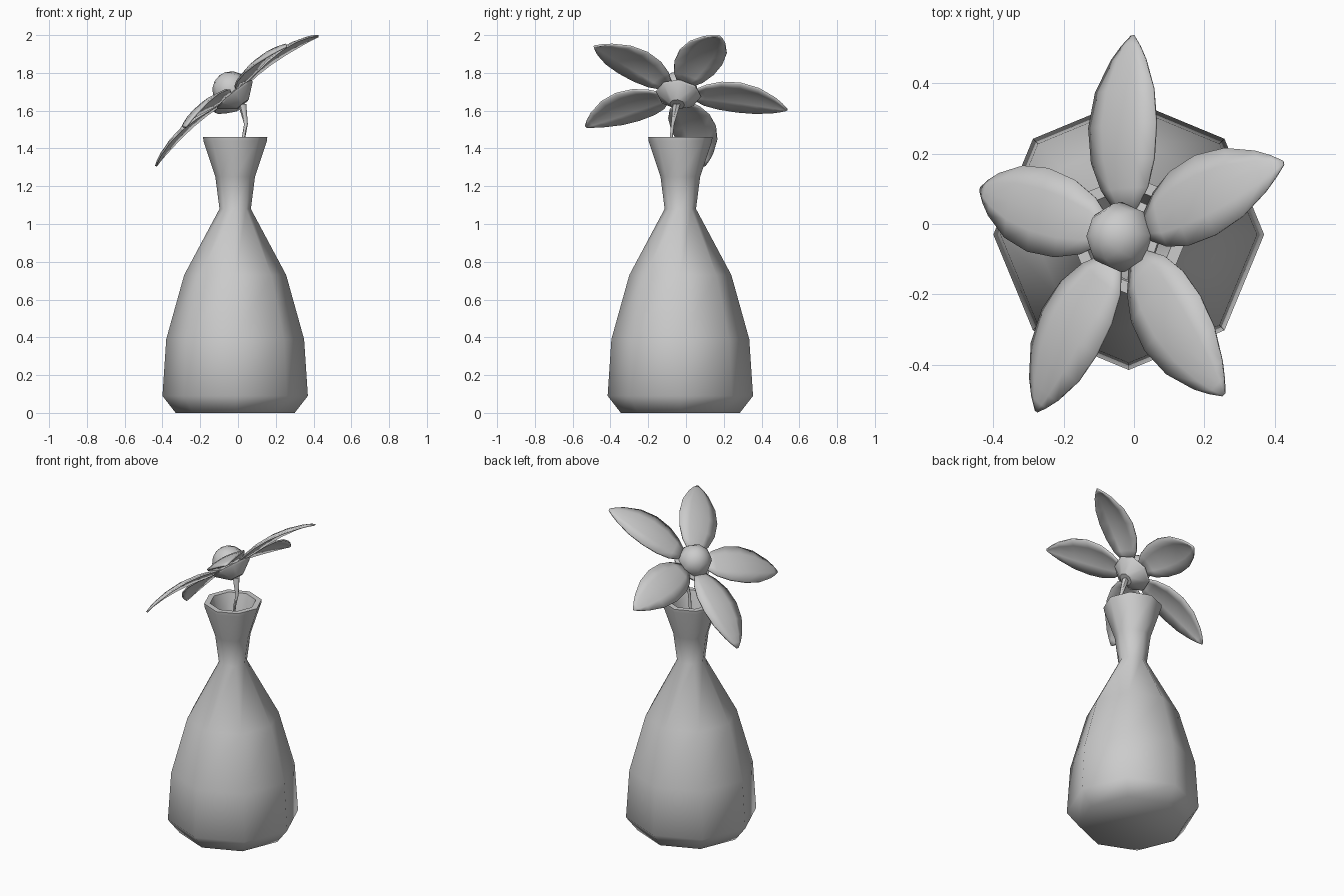
import bpy, bmesh, math
from mathutils import Vector, Matrix

if "Cube" in bpy.data.objects:
    bpy.data.objects.remove(bpy.data.objects["Cube"])

CENTER = Vector((-0.006, -0.042, 1.672))          # flower centre
N = Vector((-0.81, 0.125, 1.0)).normalized()      # direction the flower faces
U = Vector((0.006, 0.572, -0.07))
U = (U - N * U.dot(N)).normalized()               # direction of the first petal
FLOWER = Matrix((U, N.cross(U), N)).transposed().to_4x4()
FLOWER.translation = CENTER


def finish(name, bm, angle=60):
    bmesh.ops.recalc_face_normals(bm, faces=bm.faces)
    me = bpy.data.meshes.new(name)
    bm.to_mesh(me)
    bm.free()
    ob = bpy.data.objects.new(name, me)
    bpy.context.collection.objects.link(ob)
    bpy.ops.object.select_all(action='DESELECT')
    ob.select_set(True)
    bpy.context.view_layer.objects.active = ob
    bpy.ops.object.shade_smooth_by_angle(angle=math.radians(angle))
    return ob


def loft(name, rings, angle=60):
    """Skin a list of point rings and cap both ends."""
    bm = bmesh.new()
    vs = [[bm.verts.new(p) for p in ring] for ring in rings]
    n = len(vs[0])
    for a, b in zip(vs, vs[1:]):
        for i in range(n):
            j = (i + 1) % n
            bm.faces.new((a[i], a[j], b[j], b[i]))
    bm.faces.new(vs[0])
    bm.faces.new(vs[-1])
    return finish(name, bm, angle)


def ring(r, center, n=8, mat=None):
    pts = [Vector(center) + Vector((r * math.cos(math.tau * i / n), r * math.sin(math.tau * i / n), 0))
           for i in range(n)]
    return [mat @ p for p in pts] if mat else pts


# vase: outer wall up, over the rim, inner wall down
profile = [(0.315, 0), (0.385, 0.09), (0.365, 0.39), (0.27, 0.73), (0.083, 1.08), (0.105, 1.25),
           (0.168, 1.44), (0.17, 1.46), (0.135, 1.46), (0.08, 1.25), (0.06, 1.08), (0.24, 0.72),
           (0.335, 0.39), (0.35, 0.1), (0.29, 0.03)]
loft("vase", [ring(r, (-0.015, -0.03, z)) for r, z in profile])

# stem: thickens toward the flower
stem = [(0.010, (-0.01, -0.05, 0.5)), (0.010, (0.0, -0.07, 1.1)), (0.009, (0.03, -0.078, 1.46)),
        (0.010, (0.042, -0.07, 1.53)), (0.022, (0.022, -0.05, 1.635))]
loft("stem", [ring(r, c, 6) for r, c in stem])

# cup behind the petals
cup = [(0.04, -0.05), (0.115, 0.01), (0.12, 0.022), (0.09, 0.03)]
loft("flower_cup", [ring(r, (0, 0, h), 8, FLOWER) for r, h in cup], 40)

# round flower centre
bm = bmesh.new()
bmesh.ops.create_uvsphere(bm, u_segments=8, v_segments=8, radius=0.1,
                          matrix=FLOWER @ Matrix.Translation((0, 0, 0.048)))
finish("flower_center", bm)

# petals: (distance out, half width, height), arched lengthwise and across
outline = [(0.07, 0.03, 0.03), (0.14, 0.083, 0.046), (0.22, 0.113, 0.06), (0.32, 0.122, 0.064),
           (0.42, 0.105, 0.053), (0.51, 0.062, 0.03), (0.55, 0.033, 0.015), (0.58, 0.005, 0.0)]
for k in range(5):
    mat = FLOWER @ Matrix.Rotation(math.tau * k / 5, 4, 'Z')
    bm = bmesh.new()
    rows = [[bm.verts.new(mat @ Vector((d, w * t, h - 0.16 * w * t * t)))
             for t in (-1, -0.5, 0, 0.5, 1)] for d, w, h in outline]
    for a, b in zip(rows, rows[1:]):
        for i in range(4):
            bm.faces.new((a[i], b[i], b[i + 1], a[i + 1]))
    ob = finish(f"petal_{k + 1}", bm)
    mod = ob.modifiers.new("thickness", 'SOLIDIFY')
    mod.thickness = 0.01
    mod.offset = 0
